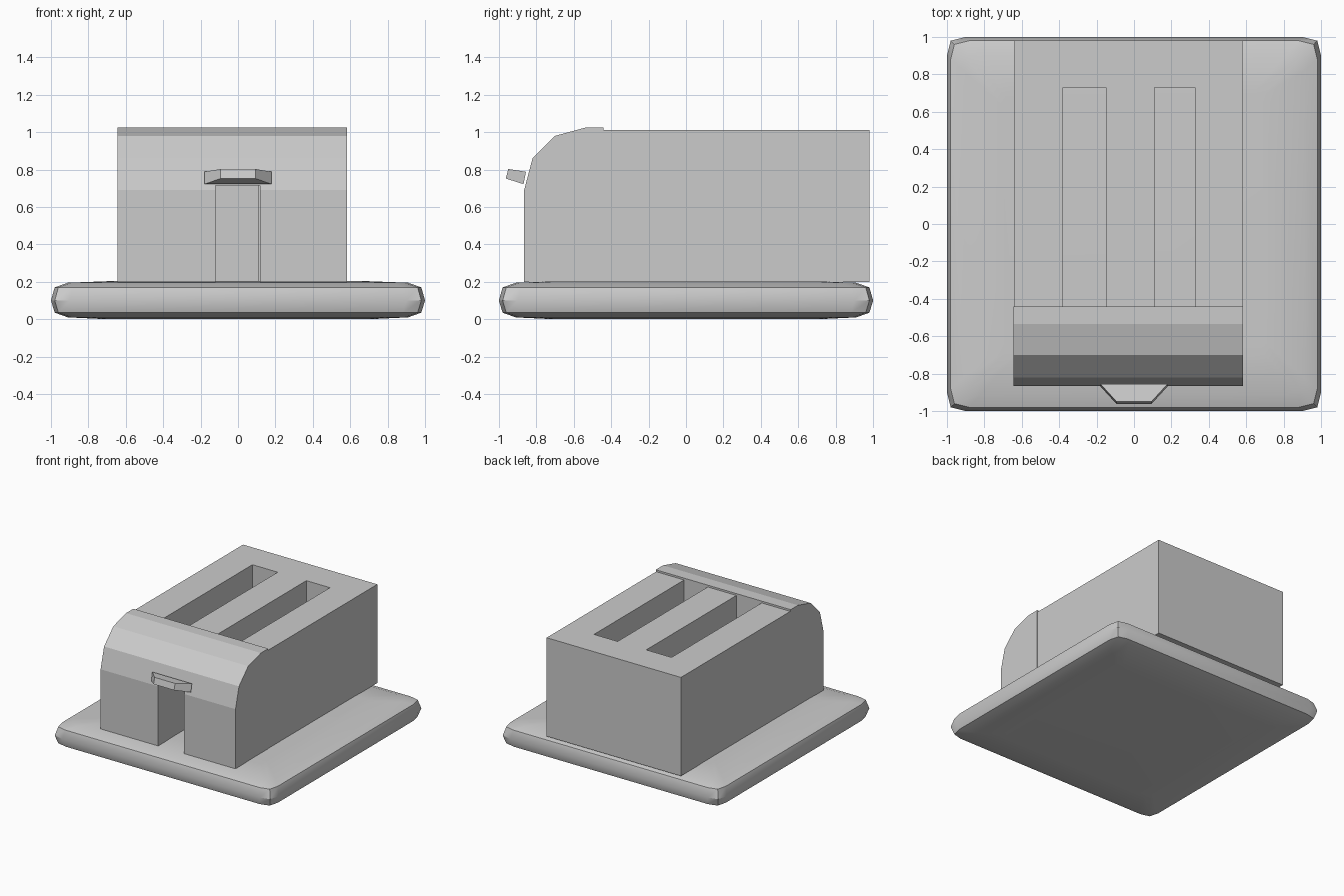
import bpy, bmesh

if "Cube" in bpy.data.objects:
    bpy.data.objects.remove(bpy.data.objects["Cube"])

def loft(name, rings):
    """Closed solid skinned through rings of equal point count."""
    bm = bmesh.new()
    loops = [[bm.verts.new(p) for p in ring] for ring in rings]
    n = len(loops[0])
    for a, b in zip(loops, loops[1:]):
        for i in range(n):
            j = (i + 1) % n
            bm.faces.new((a[i], a[j], b[j], b[i]))
    bm.faces.new(loops[0][::-1])
    bm.faces.new(loops[-1])
    bmesh.ops.recalc_face_normals(bm, faces=bm.faces[:])
    mesh = bpy.data.meshes.new(name)
    bm.to_mesh(mesh)
    bm.free()
    obj = bpy.data.objects.new(name, mesh)
    bpy.context.collection.objects.link(obj)
    return obj

def extrude_x(name, profile, x0, x1):
    return loft(name, [[(x, y, z) for y, z in profile] for x in (x0, x1)])

# Base plate: soft-edged slab with eased corners
def plate_ring(z, h):
    corner = [(1, -0.9), (1, 0.9), (0.98, 0.98), (0.9, 1)]
    pts = []
    for _ in range(4):
        pts += [(x * h, y * h, z) for x, y in corner[1:]]
        corner = [(-y, x) for x, y in corner]
    return pts

levels = [(0.0, 0.7), (0.01, 0.91), (0.035, 0.98), (0.10, 1.0),
          (0.17, 0.98), (0.195, 0.91), (0.203, 0.7)]
plate = loft("base_plate", [plate_ring(z, h) for z, h in levels])
bpy.context.view_layer.objects.active = plate
plate.select_set(True)
bpy.ops.object.shade_smooth_by_angle(angle=0.6)

# Body: comb-shaped plan, leaving two bread slots
plan = [(-0.64, -0.44), (-0.38, -0.44), (-0.38, 0.73), (-0.15, 0.73),
        (-0.15, -0.44), (0.11, -0.44), (0.11, 0.73), (0.325, 0.73),
        (0.325, -0.44), (0.58, -0.44), (0.58, 0.98), (-0.64, 0.98)]
loft("toaster_body", [[(x, y, z) for x, y in plan] for z in (0.2, 1.01)])

# Rounded front cover
cover = extrude_x("front_cover", [(-0.865, 0.2), (-0.865, 0.69), (-0.82, 0.86),
                                  (-0.70, 0.98), (-0.535, 1.025), (-0.44, 1.025),
                                  (-0.44, 0.2)], -0.643, 0.583)

# Lever channel cut through the cover
cutter = extrude_x("channel_cutter", [(-1, 0.1), (-1, 0.715), (-0.3, 0.715),
                                      (-0.3, 0.1)], -0.12, 0.117)
cutter.hide_render = True
cutter.hide_viewport = True
cut = cover.modifiers.new("lever_channel", 'BOOLEAN')
cut.operation = 'DIFFERENCE'
cut.solver = 'EXACT'
cut.object = cutter

# Lever: tapered, slightly tilted tab
def lever_ring(w, top, bottom):
    (yt, zt), (yb, zb) = top, bottom
    return [(-w, yt, zt), (w, yt, zt), (w, yb, zb), (-w, yb, zb)]

loft("lever", [lever_ring(0.18, (-0.855, 0.788), (-0.868, 0.722)),
               lever_ring(0.093, (-0.95, 0.803), (-0.963, 0.752))])
